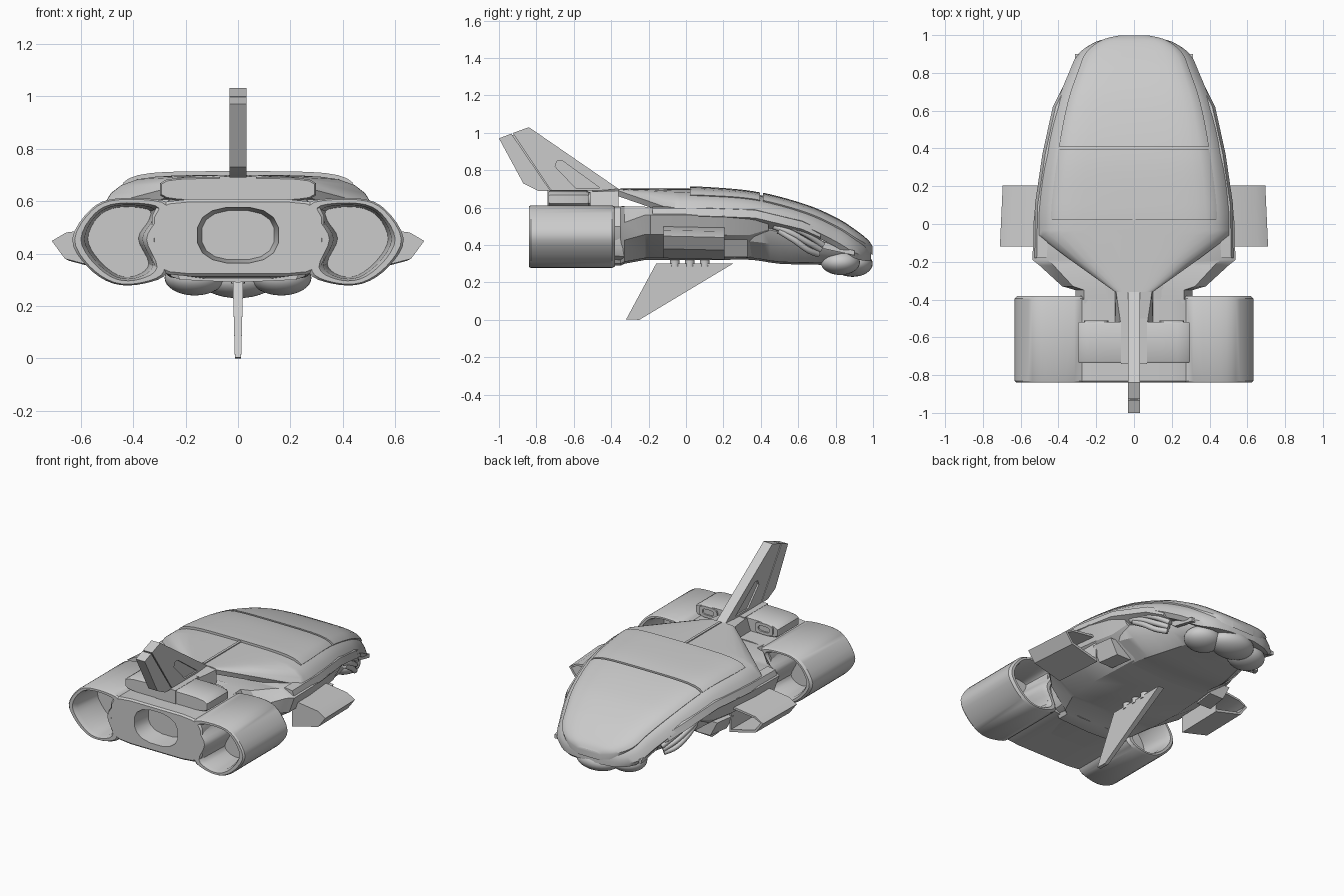
import bpy, bmesh, math
from mathutils import Vector

if "Cube" in bpy.data.objects:
    bpy.data.objects.remove(bpy.data.objects["Cube"])


def spline(pts, n, closed=False):
    """Catmull-Rom resampling of tuples of any length."""
    m, out = len(pts), []
    for i in range(m if closed else m - 1):
        get = (lambda k: pts[k % m]) if closed else (lambda k: pts[max(0, min(m - 1, k))])
        q = [get(i - 1), get(i), get(i + 1), get(i + 2)]
        for s in range(n):
            t = s / n
            out.append(tuple(0.5 * (2 * b + (c - a) * t + (2 * a - 5 * b + 4 * c - d) * t * t
                             + (3 * b - a - 3 * c + d) * t ** 3) for a, b, c, d in zip(*q)))
    return out if closed else out + [tuple(pts[-1])]


def loft(name, rings, loop=False):
    """Skin equal-length rings; loop joins last to first, otherwise ends are capped."""
    bm = bmesh.new()
    vs = [[bm.verts.new(p) for p in r] for r in rings]
    n = len(rings[0])
    for i in range(len(vs) if loop else len(vs) - 1):
        a, b = vs[i], vs[(i + 1) % len(vs)]
        for j in range(n):
            k = (j + 1) % n
            bm.faces.new((a[j], a[k], b[k], b[j]))
    if not loop:
        bm.faces.new(vs[0])
        bm.faces.new(vs[-1])
    bmesh.ops.recalc_face_normals(bm, faces=bm.faces)
    me = bpy.data.meshes.new(name)
    bm.to_mesh(me)
    bm.free()
    ob = bpy.data.objects.new(name, me)
    bpy.context.collection.objects.link(ob)
    return ob


def at(y, ring):
    return [(x, y, z) for x, z in ring]


def sym(half):
    return half + [(-x, z) for x, z in reversed(half) if x > 1e-6]


def prism(name, pts, t, x=0):
    """Plate in the side plane; t is a half thickness per point or one for all."""
    ts = t if isinstance(t, list) else [t] * len(pts)
    return loft(name, [[(x + s * w, y, z) for (y, z), w in zip(pts, ts)] for s in (-1, 1)])


def box(name, x0, x1, y0, y1, z0, z1):
    return loft(name, [at(y, [(x0, z0), (x1, z0), (x1, z1), (x0, z1)]) for y in (y0, y1)])


def mirror(ob):
    m = ob.modifiers.new("mirror", 'MIRROR')
    c = bpy.data.objects.get("mirror_centre")
    if not c:
        c = bpy.data.objects.new("mirror_centre", None)
        bpy.context.collection.objects.link(c)
        c.hide_render = True
    m.mirror_object = c
    return ob


def ellipsoid(name, loc, scale):
    bpy.ops.mesh.primitive_uv_sphere_add(segments=32, ring_count=16, location=loc)
    ob = bpy.context.object
    ob.name, ob.scale = name, scale
    return ob


# Upper hull shell: (y, half width, top z, edge z)
FRONT = [(-.06, .51, .70, .585), (.1, .507, .697, .585), (.37, .468, .672, .57), (.63, .41, .604, .50),
         (.8, .345, .53, .42), (.9, .295, .466, .36), (.965, .20, .414, .345), (.99, .09, .378, .345)]


def dome(y, hw, zt, ze, under=.03):
    up = [(0, 1), (.22, .997), (.45, .98), (.62, .935), (.75, .85), (.87, .66), (.95, .38), (1, 0)]
    half = [(hw * f, ze + (zt - ze) * t) for f, t in up]
    return at(y, sym(half + [(hw * .93, ze - under), (0, ze - under)]))


front = spline(FRONT, 4)
rear = [(-.36, .10, .70, .69), (-.21, .31, .70, .638)]
loft("upper_hull", [dome(*s) for s in rear + front])


# Canopy in two raised panels with a thin seam
def canopy(name, y0, y1):
    rows = [s for s in spline(FRONT, 40) if y0 <= s[0] <= y1]
    rows = rows[:-1:6] + [rows[-1]]
    return loft(name, [dome(y, hw * .86, zt + .014, ze + .6 * (zt - ze) + .014, .035) for y, hw, zt, ze in rows])


canopy("canopy_rear", .02, .397)
nose = canopy("canopy_front", .403, 1)
nose.location.y = .008
box("spine_strip", -.008, .008, -.35, .02, .66, .706)


# Lower hull and cheeks: (y, half width, top z, widest z, bottom half width, bottom z)
def belly(y, hw, zt, zm, bw, zb):
    half = [(0, zt), (hw * .85, zt), (hw, zm), (hw * .93, zm - .45 * (zm - zb)), (bw, zb), (0, zb - .01)]
    return at(y, sym(half))


loft("lower_hull", [belly(*s) for s in [
    (-.42, .31, .60, .50, .22, .30), (-.35, .31, .605, .50, .22, .30), (-.33, .38, .605, .52, .25, .31),
    (-.22, .50, .605, .56, .29, .33), (-.19, .537, .60, .56, .30, .33), (0, .533, .60, .56, .31, .33),
    (.2, .51, .595, .555, .30, .33), (.34, .48, .585, .55, .29, .335), (.44, .455, .57, .535, .30, .42)]])
loft("cheeks", [belly(*s) for s in spline([
    (.2, .44, .57, .5, .28, .335), (.36, .43, .56, .49, .27, .33), (.5, .39, .55, .47, .26, .31),
    (.7, .31, .50, .41, .21, .305), (.85, .25, .42, .37, .17, .30), (.93, .16, .38, .35, .10, .31)], 3)])
# Side shoulder panels along the canopy frame
mirror(loft("shoulder_panel", [at(y, [(x - .07, z + .02), (x - .015, z + .012), (x, z - .03), (x - .07, z - .07)])
            for y, x, z in [(-.18, .53, .585), (.1, .525, .585), (.37, .485, .575), (.62, .43, .515), (.72, .38, .47)]]))
mirror(loft("side_skirt", [at(y, [(x, .43), (x - .05, .335), (x - .15, .335), (x - .15, .43)])
                           for y, x in ((.19, .475), (.33, .455))]))
# Small blades beside the nose
mirror(prism("nose_blade", [(.66, .44), (.9, .37), (.9, .345), (.74, .38)], .012, .30))

# Curved cheek slats
for i in range(3):
    cu = bpy.data.curves.new("cheek_slat", 'CURVE')
    cu.dimensions, cu.bevel_depth, cu.bevel_resolution = '3D', .017, 3
    cu.use_fill_caps = True
    d = i * .04
    pts = spline([(.415, .44 + d * .7, .525 - d * .6), (.41, .54 + d * .5, .505 - d), (.38, .65, .455 - d),
                  (.335, .73 - d * .3, .40 - d * .6)], 5)
    sp = cu.splines.new('POLY')
    sp.points.add(len(pts) - 1)
    for p, q in zip(sp.points, pts):
        p.co = (*q, 1)
    ob = bpy.data.objects.new("cheek_slat", cu)
    bpy.context.collection.objects.link(ob)
    mirror(ob)

# Chin lobes
mirror(ellipsoid("chin_side_lobe", (.165, .825, .308), (.115, .105, .068)))
ellipsoid("chin_centre_lobe", (0, .89, .30), (.145, .108, .07))

# Engine barrels: kidney-shaped open tubes with a bulkhead
OUT = spline([(.28, .60), (.46, .61), (.56, .57), (.632, .455), (.575, .35), (.475, .285),
              (.36, .285), (.27, .33), (.31, .45), (.27, .54)], 4, True)
INN = spline([(.33, .575), (.46, .583), (.54, .545), (.585, .455), (.54, .37), (.46, .31),
              (.38, .31), (.325, .355), (.365, .455), (.325, .53)], 4, True)


def blend(f):
    return [(a + (c - a) * f, b + (d - b) * f) for (a, b), (c, d) in zip(OUT, INN)]


mirror(loft("engine_barrel", [at(-.83, OUT), at(-.84, blend(.2)), at(-.84, blend(.7)), at(-.81, INN),
            at(-.6, blend(1.3)), at(-.41, INN), at(-.38, blend(.7)), at(-.38, blend(.3)), at(-.395, OUT)], True))
mirror(loft("engine_bulkhead", [at(-.62, blend(1.1)), at(-.59, blend(1.1))]))


# Centre block between the barrels, with a recessed exhaust
def oval(cx, cz, rx, rz, e=1.0, n=16):
    f = lambda v: math.copysign(abs(v) ** e, v)
    return [(cx + rx * f(math.cos(a)), cz + rz * f(math.sin(a)))
            for a in (2 * math.pi * (i + .5) / n for i in range(n))]


loft("engine_block", [at(-.40, oval(0, .46, .33, .148, .35)), at(-.83, oval(0, .46, .33, .148, .35)),
     at(-.84, oval(0, .46, .32, .138, .35)), at(-.84, oval(0, .47, .157, .108, .8)),
     at(-.72, oval(0, .47, .14, .095, .8))])
# Neck fairing under the block
loft("neck", [at(-.60, oval(0, .45, .27, .14, .5)), at(-.33, oval(0, .455, .30, .155, .5))])

# Rounded pod on top with forward vents
loft("top_pod", [at(y, oval(0, .645, .30 - i, .047 - i, .45)) for y, i in
     ((-.735, .006), (-.725, 0), (-.53, 0), (-.52, .006))])
a, b = oval(.2, .648, .065, .036, .6), oval(.2, .648, .04, .018, .6)
mirror(loft("pod_vent", [at(-.53, a), at(-.51, a), at(-.51, b), at(-.53, b)], True))
mirror(loft("fin_root", [at(-.53, [(.0, .60), (.10, .60), (.07, .685), (.0, .695)]),
                         at(-.36, [(.0, .60), (.10, .60), (.095, .69), (.0, .70)])]))
box("rear_deck", -.07, .07, -.74, -.50, .60, .693)

# Tail fin: two plates with a groove, over a thinner core
plate = prism("tail_fin", [(-.926, .999), (-.84, 1.03), (-.36, .70), (-.55, .685), (-.716, .685)], .032)
prism("tail_fin_trailing", [(-1, .97), (-.934, .996), (-.725, .69), (-.79, .69), (-.87, .73)], .032)
prism("tail_fin_core", [(-.985, .965), (-.845, 1.02), (-.40, .70), (-.78, .69), (-.86, .74)], .022)
cut = prism("fin_recess_cutter", [(-.70, .82), (-.69, .85), (-.66, .85), (-.46, .705), (-.59, .705)], .1)
cut.hide_render = True
cut.display_type = 'WIRE'
mod = plate.modifiers.new("recess", 'BOOLEAN')
mod.operation, mod.object, mod.solver = 'DIFFERENCE', cut, 'EXACT'

# Belly fin on studs
prism("belly_fin", [(.25, .30), (-.16, .30), (-.32, .003), (-.25, 0)], [.02, .02, .012, .012])
for y in (-.06, .02, .10):
    bpy.ops.mesh.primitive_cylinder_add(vertices=16, radius=.026, depth=.06, location=(0, y, .315))
    bpy.context.object.name = "belly_fin_stud"

# Hollow wedge pods on the flanks, closed at the engine end
OUTER = [(.46, .50), (.645, .475), (.70, .443), (.65, .375), (.46, .325)]
INNER = [(.47, .484), (.64, .463), (.683, .443), (.642, .388), (.47, .345)]
mirror(loft("side_pod", [[(x + dx, y, z + dx / 2) for x, z in ring] for y, dx, ring in
            [(-.12, .01, OUTER), (.205, -.005, OUTER), (.205, -.005, INNER), (-.09, .008, INNER)]]))

# Smooth shading with sharp edges kept
bpy.ops.object.select_all(action='DESELECT')
for ob in bpy.context.scene.objects:
    if ob.type == 'MESH' and not ob.hide_render:
        ob.select_set(True)
        bpy.context.view_layer.objects.active = ob
bpy.ops.object.shade_smooth_by_angle(angle=math.radians(32))
